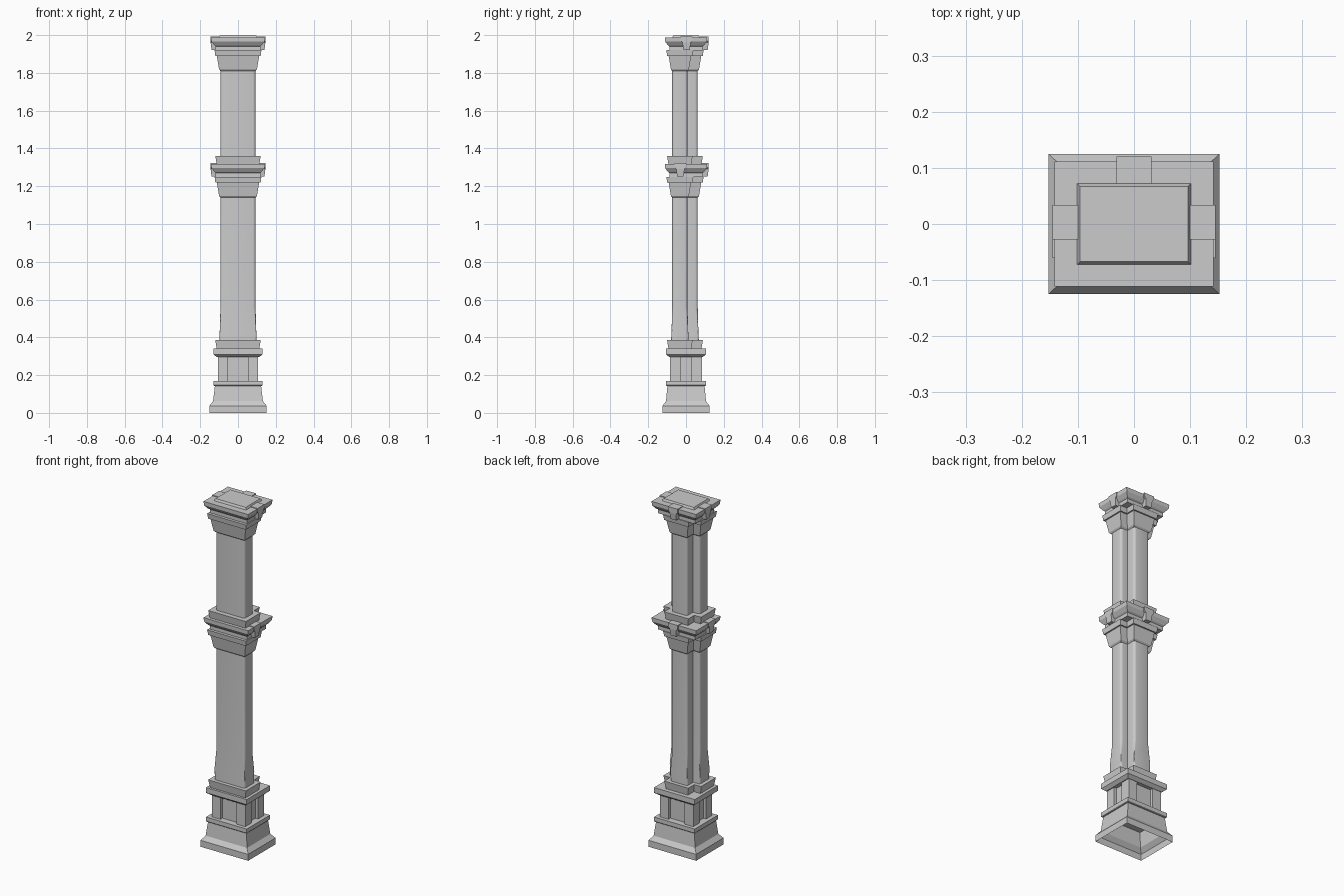
import bpy, bmesh

if "Cube" in bpy.data.objects:
    bpy.data.objects.remove(bpy.data.objects["Cube"])


def rect(hx, hy):
    return [(-hx, -hy), (hx, -hy), (hx, hy), (-hx, hy)]


def tee(o):
    # T-shaped plan: wide front slab plus narrower back rib, grown outward by o
    w, f, m, b, k = .093 + o, -.073 - o, .008 + o, .05 + o, .062 + o
    return [(-w, f), (w, f), (w, m), (b, m), (b, k), (-b, k), (-b, m), (-w, m)]


def loft(name, levels, bottom=True, round_corners=False):
    # levels: list of (z, plan outline), skinned from bottom to top
    bm = bmesh.new()
    rings = [[bm.verts.new((x, y, z)) for x, y in plan] for z, plan in levels]
    n = len(rings[0])
    for a, b in zip(rings, rings[1:]):
        for i in range(n):
            j = (i + 1) % n
            bm.faces.new((a[i], a[j], b[j], b[i]))
    bm.faces.new(rings[-1])
    if bottom:
        bm.faces.new(rings[0][::-1])
    if round_corners:
        # soften only the six outward corners of the T plan
        edges = [e for a, b in zip(rings, rings[1:]) for i in (0, 1, 2, 4, 5, 7)
                 for e in [bm.edges.get((a[i], b[i]))]]
        bmesh.ops.bevel(bm, geom=edges, offset=.014, offset_type='OFFSET',
                        segments=4, profile=.5, affect='EDGES')
    me = bpy.data.meshes.new(name)
    bm.to_mesh(me)
    bm.free()
    ob = bpy.data.objects.new(name, me)
    bpy.context.collection.objects.link(ob)
    if round_corners:
        bpy.ops.object.select_all(action='DESELECT')
        ob.select_set(True)
        bpy.context.view_layer.objects.active = ob
        bpy.ops.object.shade_smooth_by_angle(angle=.6)
    return ob


def band(name, z0, z1, slant):
    return loft(name, [(z0, rect(.13 - slant, .106 - slant)),
                       (z0 + slant * .8 + .001, rect(.13, .106)), (z1, rect(.13, .106))])


def ring(name, z):
    loft(name, [(z, tee(.02)), (z + .045, tee(.027))])


def bracket(name, side, z, shift):
    # keystone block: wide head, tapered foot, placed on left, right or back
    def plan(h, outer):
        if side == 0:
            return [(-h, .072), (h, .072), (h, outer - .025), (-h, outer - .025)]
        p = [(.097, shift - h), (outer, shift - h), (outer, shift + h), (.097, shift + h)]
        return p if side > 0 else [(-x, y) for x, y in p[::-1]]
    loft(name, [(z, plan(.017, .140)), (z + .04, plan(.022, .145)),
                (z + .048, plan(.031, .145)), (z + .07, plan(.031, .145))])


def capital(label, z, shift):
    # flared T capital, projecting band, cornice slab and three brackets
    loft(label + "_capital_flare", [(z, tee(0)), (z + .008, tee(.007)), (z + .08, tee(.019))])
    loft(label + "_capital_band", [(z + .08, tee(.027)), (z + .11, tee(.031))])
    loft(label + "_cornice", [(z + .108, rect(.118, .088)), (z + .13, rect(.118, .088)),
                              (z + .136, rect(.125, .096)), (z + .156, rect(.140, .110)),
                              (z + .178, rect(.142, .111))])
    for side, word in ((-1, "left"), (1, "right"), (0, "back")):
        bracket(f"{label}_bracket_{word}", side, z + .112, shift)


# Base, open underneath
loft("plinth", [(0, rect(.152, .1245)), (.037, rect(.152, .1245)), (.062, rect(.132, .106)),
                (.145, rect(.122, .098))], bottom=False)
band("lower_band", .143, .17, .003)

# Pedestal: recessed core with four corner posts
loft("pedestal_core", [(.168, rect(.090, .068)), (.30, rect(.090, .068))])
for sx in (-1, 1):
    for sy in (-1, 1):
        cx, cy = sx * .0795, sy * .058
        plan = [(cx + x, cy + y) for x, y in rect(.0275, .028)]
        loft("pedestal_post", [(.168, plan), (.302, plan)])
band("upper_band", .295, .34, .018)

# Shafts with their foot rings
ring("lower_shaft_ring", .34)
loft("lower_shaft", [(.38, tee(.006)), (.45, tee(.003)), (.56, tee(0)), (1.145, tee(0))],
     round_corners=True)
capital("middle", 1.14, -.03)
ring("upper_shaft_ring", 1.316)
loft("upper_shaft", [(1.355, tee(0)), (1.815, tee(0))], round_corners=True)
capital("top", 1.81, .003)

# Raised cap plate
loft("cap_plate", [(1.985, rect(.103, .074)), (2.0, rect(.096, .067))])
